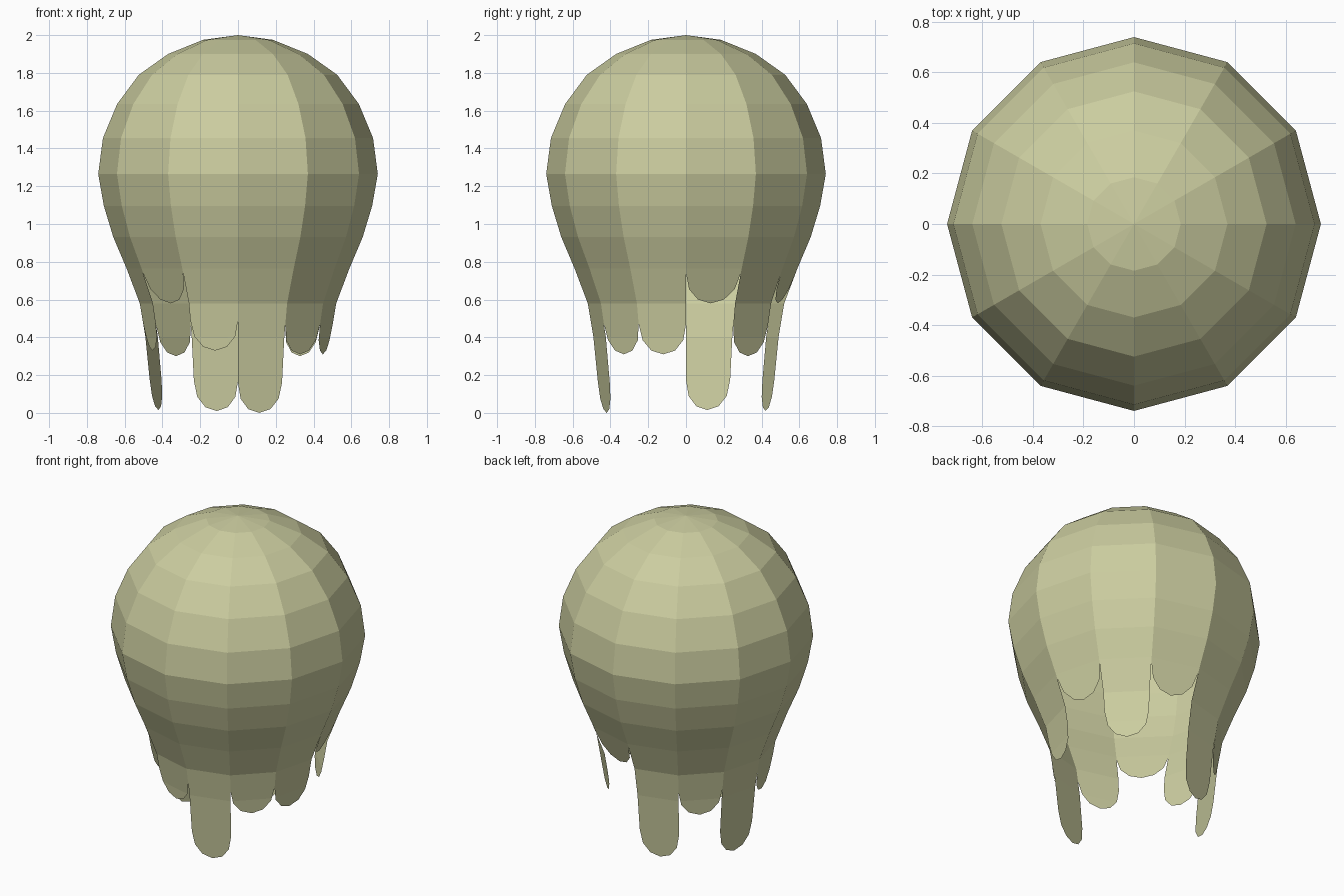
import bpy, bmesh
from math import sin, cos, radians
from mathutils import Vector

old = bpy.data.objects.get("Cube")
if old:
    bpy.data.objects.remove(old)

SIDES = 12
# Bell profile from crown to strip ends: (radius, height)
PROFILE = [(0, 2), (0.185, 1.975), (0.37, 1.9), (0.525, 1.79), (0.64, 1.635),
           (0.715, 1.455), (0.74, 1.265), (0.71, 1.095), (0.66, 0.93), (0.59, 0.765),
           (0.52, 0.58), (0.49, 0.4), (0.47, 0.2), (0.45, 0)]
RIM = 9  # profile index where the bell splits into hanging strips

# Lowest height of each strip, counter-clockwise from +x
TIPS = [0.58, 0.3, 0.58, 0.01, 0.3, 0.015, 0.33, 0.58, 0.33, 0, 0.31, 0.31]
# Rounded strip end: (fraction across the strip, rise above the tip)
TIP_CURVE = [(0, 0.16), (0.06, 0.075), (0.24, 0.02), (0.5, 0),
             (0.76, 0.02), (0.94, 0.075), (1, 0.16)]


def radius_at(z):
    for (r0, z0), (r1, z1) in zip(PROFILE, PROFILE[1:]):
        if z >= z1:
            return r0 + (r1 - r0) * (z0 - z) / (z0 - z1)
    return PROFILE[-1][0]


def point(sector, u, z, r):
    """Point on the flat side of a sector, a fraction u across it."""
    a, b = (radians(360 / SIDES * (sector + i)) for i in (0, 1))
    p = Vector((cos(a), sin(a), 0)).lerp(Vector((cos(b), sin(b), 0)), u) * r
    p.z = z
    return p


def add_grid(bm, columns):
    """Join columns of points, listed from top to bottom, with quads."""
    cols = [[bm.verts.new(p) for p in c] for c in columns]
    for left, right in zip(cols, cols[1:]):
        for i in range(len(left) - 1):
            bm.faces.new((left[i], left[i + 1], right[i + 1], right[i]))


def finish(bm, name, mat):
    bmesh.ops.remove_doubles(bm, verts=bm.verts, dist=0.0005)
    mesh = bpy.data.meshes.new(name)
    bm.to_mesh(mesh)
    bm.free()
    mesh.materials.append(mat)
    obj = bpy.data.objects.new(name, mesh)
    bpy.context.collection.objects.link(obj)
    return obj


mat = bpy.data.materials.new("pale_olive")
mat.use_nodes = True
color = (0.60, 0.61, 0.35, 1)
mat.diffuse_color = color
mat.node_tree.nodes["Principled BSDF"].inputs["Base Color"].default_value = color

# Rounded bell
bm = bmesh.new()
for s in range(SIDES):
    add_grid(bm, [[point(s, u, z, r) for r, z in PROFILE[:RIM + 1]] for u in (0, 1)])
finish(bm, "bell", mat)

# Hanging strips, one per side, each cut off by its rounded end
for s, tip in enumerate(TIPS):
    bm = bmesh.new()
    columns = []
    for u, rise in TIP_CURVE:
        heights = [max(z, tip + rise) for r, z in PROFILE[RIM:]]
        columns.append([point(s, u, z, radius_at(z)) for z in heights])
    add_grid(bm, columns)
    finish(bm, f"hanging_strip_{s + 1}", mat)
